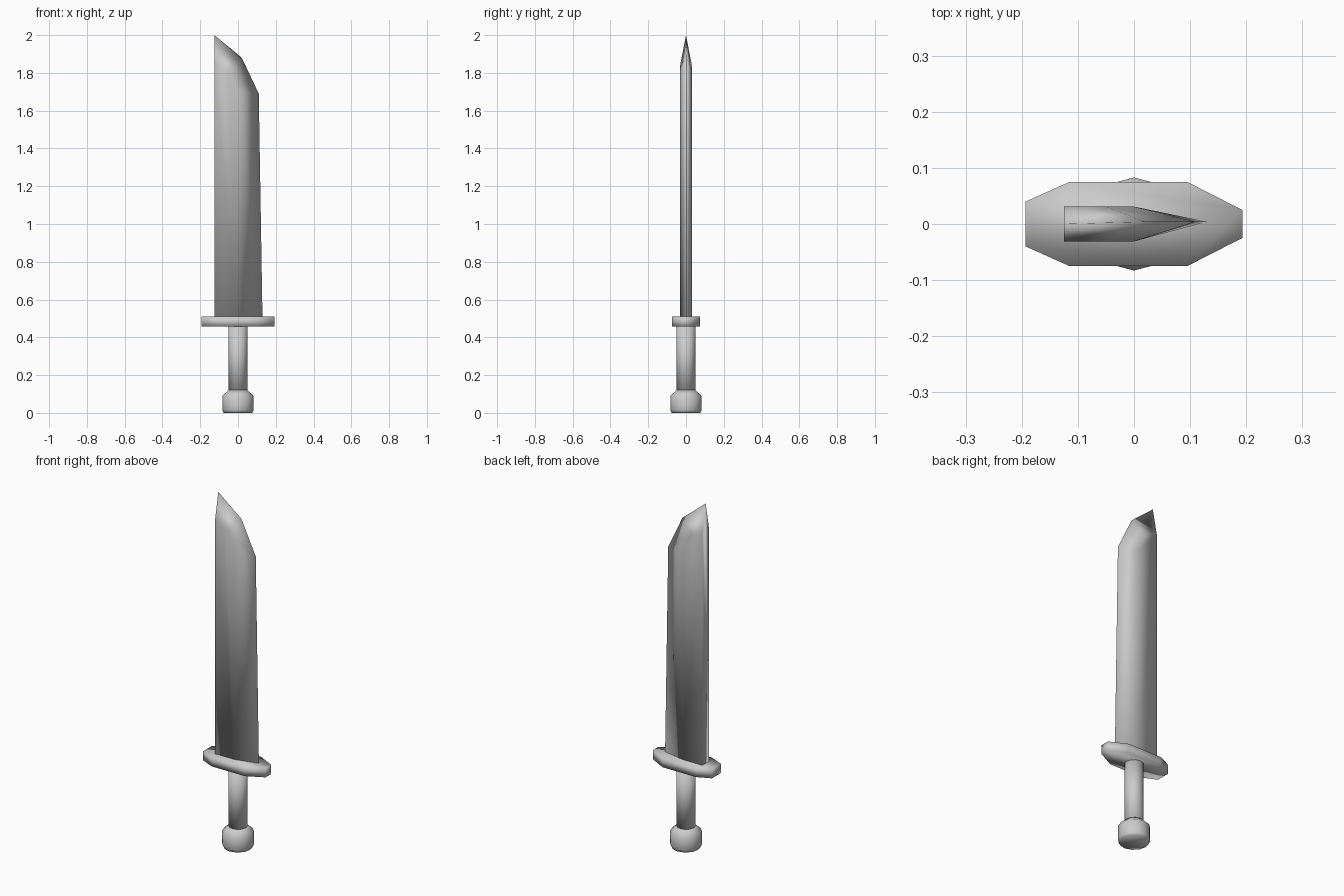
import bpy, bmesh, math

cube = bpy.data.objects.get("Cube")
if cube:
    bpy.data.objects.remove(cube, do_unlink=True)

steel = bpy.data.materials.new("plain grey")
steel.use_nodes = True
GREY = (0.6, 0.6, 0.6, 1)
steel.diffuse_color = GREY
steel.node_tree.nodes["Principled BSDF"].inputs["Base Color"].default_value = GREY


def finish(name, bm):
    """Turn a bmesh into a smooth-shaded grey object."""
    bmesh.ops.recalc_face_normals(bm, faces=bm.faces)
    mesh = bpy.data.meshes.new(name)
    bm.to_mesh(mesh)
    bm.free()
    mesh.materials.append(steel)
    mesh.shade_smooth()
    obj = bpy.data.objects.new(name, mesh)
    bpy.context.collection.objects.link(obj)
    return obj


def lathe(name, profile, sides=12):
    """Rings of (radius, height) joined around z and capped."""
    bm = bmesh.new()
    rings = []
    for r, z in profile:
        angles = [2 * math.pi * i / sides for i in range(sides)]
        rings.append([bm.verts.new((r * math.cos(a), r * math.sin(a), z)) for a in angles])
    for low, high in zip(rings, rings[1:]):
        for i in range(sides):
            j = (i + 1) % sides
            bm.faces.new((low[i], low[j], high[j], high[i]))
    bm.faces.new(rings[0])
    bm.faces.new(rings[-1])
    return finish(name, bm)


# Grip and pommel
lathe("grip", [(0.05, 0.10), (0.05, 0.47)])
lathe("pommel", [(0.076, 0), (0.083, 0.015), (0.083, 0.09), (0.05, 0.12)])

# Guard: a long plate with tapered ends
bm = bmesh.new()
half = [(-0.193, 0.04), (-0.115, 0.075), (0.095, 0.075), (0.193, 0.025)]
outline = half + [(x, -y) for x, y in reversed(half)]
plate = bm.faces.new([bm.verts.new((x, y, 0.457)) for x, y in outline])
top = bmesh.ops.extrude_face_region(bm, geom=[plate])["geom"]
bmesh.ops.translate(bm, vec=(0, 0, 0.053),
                    verts=[v for v in top if isinstance(v, bmesh.types.BMVert)])
finish("guard", bm)

# Blade: flat sides, a cutting edge on +x and a thick spine on -x
bm = bmesh.new()
BASE = 0.49
rim = [bm.verts.new(p) for p in
       [(-0.125, 0, 2.0), (0.02, 0.004, 1.88), (0.11, 0.004, 1.69), (0.13, 0.004, BASE)]]
side_shape = [(-0.125, BASE), (-0.125, 1.84), (-0.05, 1.81), (0, 1.70), (0, BASE)]
sides = []
for y in (0.031, -0.031):
    flat = [bm.verts.new((x, y, z)) for x, z in side_shape]
    spine_low, spine_top, shoulder, ridge_top, ridge_low = flat
    bm.faces.new(flat)
    bm.faces.new((spine_top, rim[0], rim[1], shoulder))
    bm.faces.new((shoulder, rim[1], rim[2], ridge_top))
    bm.faces.new((ridge_top, rim[2], rim[3], ridge_low))
    sides.append(flat)
back, front = sides
bm.faces.new((back[0], front[0], front[1], rim[0], back[1]))
bm.faces.new((back[0], back[4], rim[3], front[4], front[0]))
finish("blade", bm)
